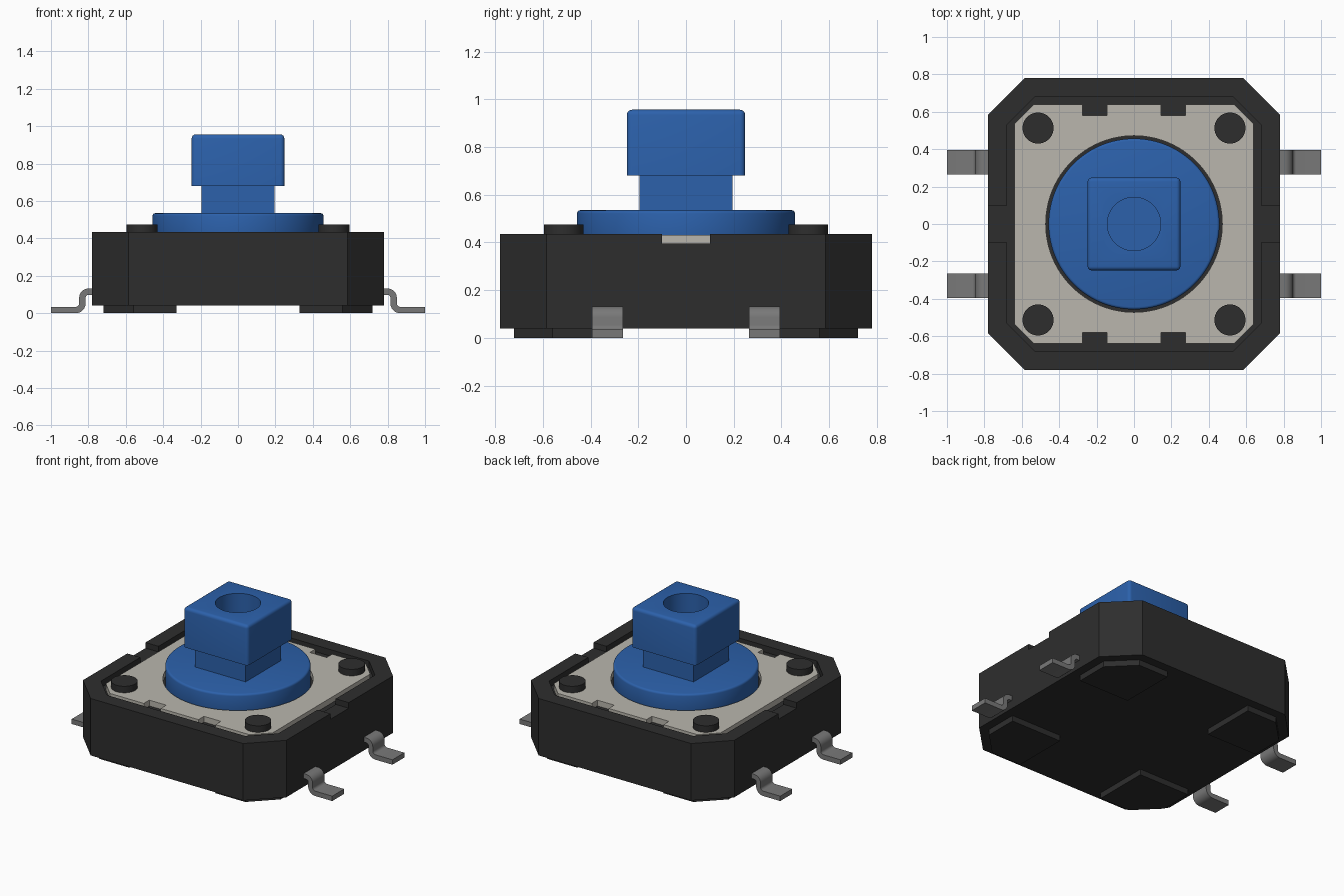
import bpy
import bmesh
from math import cos, sin, pi, radians

if "Cube" in bpy.data.objects:
    bpy.data.objects.remove(bpy.data.objects["Cube"], do_unlink=True)


def material(name, rgb):
    mat = bpy.data.materials.new(name)
    mat.use_nodes = True
    mat.diffuse_color = (*rgb, 1)
    mat.node_tree.nodes["Principled BSDF"].inputs["Base Color"].default_value = (*rgb, 1)
    return mat


BLACK = material("black plastic", (0.027, 0.027, 0.027))
BLUE = material("blue plastic", (0.025, 0.12, 0.41))
PLATE = material("pale metal", (0.49, 0.47, 0.42))
STEEL = material("grey steel", (0.19, 0.19, 0.19))


def finish(name, bm, mat):
    bmesh.ops.recalc_face_normals(bm, faces=bm.faces)
    mesh = bpy.data.meshes.new(name)
    bm.to_mesh(mesh)
    bm.free()
    mesh.materials.append(mat)
    obj = bpy.data.objects.new(name, mesh)
    bpy.context.collection.objects.link(obj)
    return obj


def prism(name, outline, z0, z1, mat):
    bm = bmesh.new()
    base = bm.faces.new([bm.verts.new((x, y, z0)) for x, y in outline])
    top = bmesh.ops.extrude_face_region(bm, geom=[base])["geom"]
    for v in top:
        if isinstance(v, bmesh.types.BMVert):
            v.co.z = z1
    return finish(name, bm, mat)


def octagon(half, cut):
    a, b = half, half - cut
    return [(a, -b), (a, b), (b, a), (-b, a), (-a, b), (-a, -b), (-b, -a), (b, -a)]


def rect(x0, x1, y0, y1):
    return [(x0, y0), (x1, y0), (x1, y1), (x0, y1)]


def circle(r, n=64, cx=0, cy=0):
    return [(cx + r * cos(2 * pi * i / n), cy + r * sin(2 * pi * i / n)) for i in range(n)]


def select(obj):
    bpy.ops.object.select_all(action="DESELECT")
    obj.select_set(True)
    bpy.context.view_layer.objects.active = obj


def apply(obj, kind, **settings):
    select(obj)
    mod = obj.modifiers.new(kind.lower(), kind)
    for key, value in settings.items():
        setattr(mod, key, value)
    bpy.ops.object.modifier_apply(modifier=mod.name)


def cut(obj, outline, z0, z1):
    cutter = prism("cutter", outline, z0, z1, obj.data.materials[0])
    cutter.hide_render = True
    apply(obj, "BOOLEAN", object=cutter, operation="DIFFERENCE", solver="EXACT")
    bpy.data.objects.remove(cutter, do_unlink=True)


def smooth(obj):
    select(obj)
    bpy.ops.object.shade_smooth_by_angle(angle=radians(35))


SIDES = (-1, 1)
CORNERS = [(sx, sy) for sx in SIDES for sy in SIDES]

# Housing with a shallow recess and a notch in each side rim
housing = prism("housing", octagon(0.78, 0.195), 0.04, 0.435, BLACK)
cut(housing, octagon(0.68, 0.15), 0.39, 0.6)
for s in SIDES:
    cut(housing, rect(*sorted((s * 0.65, s * 0.85)), -0.1, 0.1), 0.396, 0.6)

# Cover plate with a button opening and edge notches
plate = prism("cover_plate", octagon(0.64, 0.105), 0.388, 0.43, PLATE)
cut(plate, circle(0.472, 96), 0.3, 0.6)
for sx, sy in CORNERS:
    cut(plate, rect(sx * 0.21 - 0.065, sx * 0.21 + 0.065,
                    *sorted((sy * 0.58, sy * 0.7))), 0.3, 0.6)

# Button: round flange, square stem, square head with a bore
flange = prism("button_flange", circle(0.457, 96), 0.38, 0.535, BLUE)
apply(flange, "BEVEL", width=0.014, segments=3, limit_method="ANGLE", angle_limit=radians(50))
smooth(flange)
prism("button_stem", rect(-0.195, 0.195, -0.195, 0.195), 0.53, 0.69, BLUE)
head = prism("button_head", rect(-0.248, 0.248, -0.248, 0.248), 0.68, 0.956, BLUE)
bm = bmesh.new()
bm.from_mesh(head.data)
edges = [e for e in bm.edges if max(v.co.z for v in e.verts) > 0.9]
bmesh.ops.bevel(bm, geom=edges, offset=0.022, segments=4, profile=0.5, affect="EDGES")
bm.to_mesh(head.data)
bm.free()
cut(head, circle(0.143, 48), 0.7, 1.1)
smooth(head)

# Corner rivets and feet
for sx, sy in CORNERS:
    tag = ("left" if sx > 0 else "right") + ("_back" if sy > 0 else "_front")
    rivet = prism("rivet_" + tag, circle(0.083, 40, sx * 0.513, sy * 0.513), 0.38, 0.475, BLACK)
    smooth(rivet)
    foot = [(0.33, 0.33), (0.72, 0.33), (0.72, 0.56), (0.56, 0.72), (0.33, 0.72)]
    prism("foot_" + tag, [(sx * x, sy * y) for x, y in foot], 0, 0.045, BLACK)

    # Bent lead: an S-shaped strip given thickness
    turns = [i * pi / 12 for i in range(7)]
    path = [(0.74, 0.115)]
    path += [(0.80 + 0.032 * sin(t), 0.083 + 0.032 * cos(t)) for t in turns]
    path += [(0.868 - 0.036 * cos(t), 0.053 - 0.036 * sin(t)) for t in turns]
    path += [(1.0, 0.017)]
    bm = bmesh.new()
    rows = [[bm.verts.new((sx * x, sy * y, z)) for y in (0.265, 0.395)] for x, z in path]
    for a, b in zip(rows, rows[1:]):
        bm.faces.new((a[0], b[0], b[1], a[1]))
    lead = finish("lead_" + tag, bm, STEEL)
    apply(lead, "SOLIDIFY", thickness=0.034, offset=0, use_even_offset=True)
    smooth(lead)
